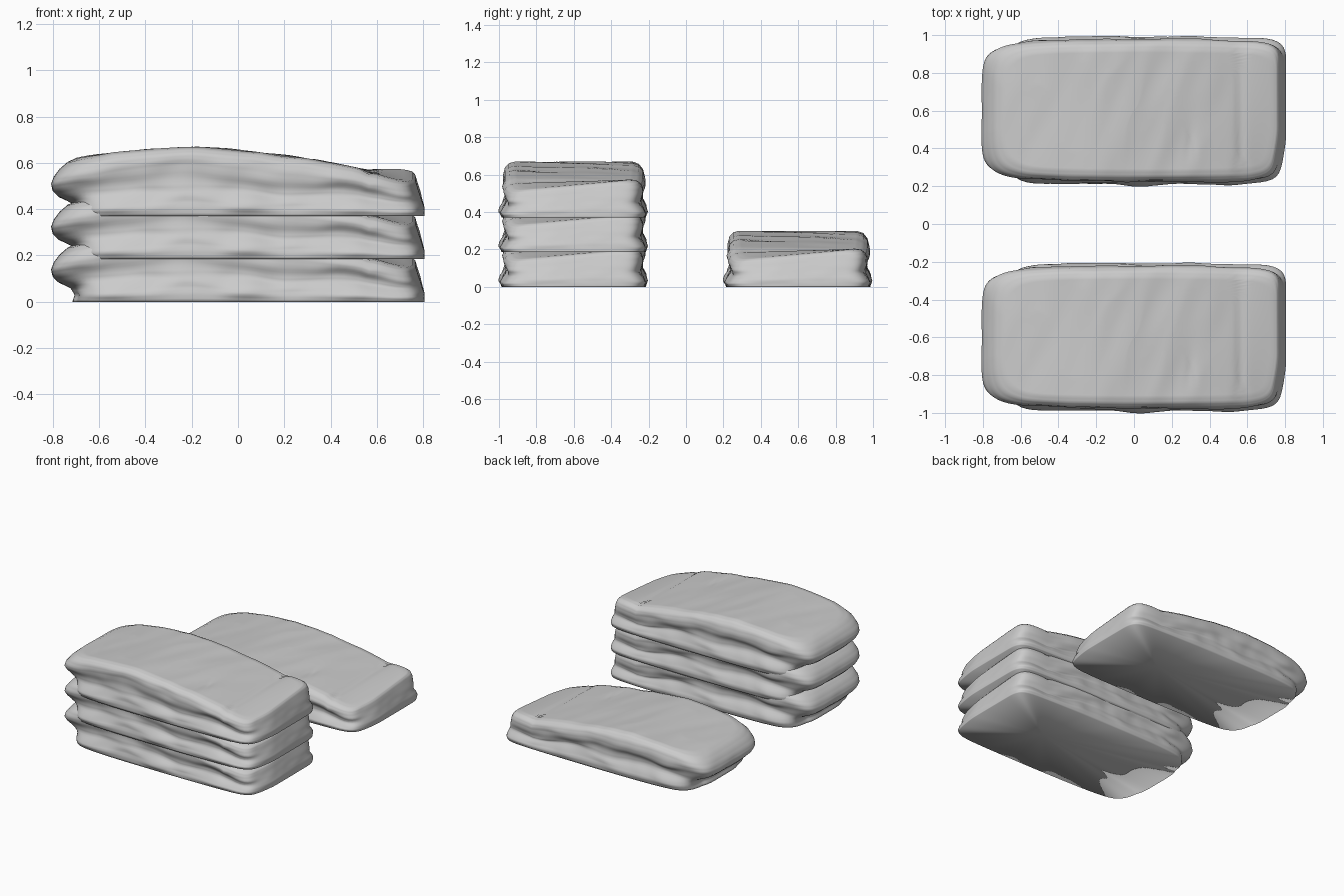
import bpy, bmesh, math
from mathutils import Vector, noise

if "Cube" in bpy.data.objects:
    bpy.data.objects.remove(bpy.data.objects["Cube"])

A, B, N = 0.806, 0.396, 200        # half length, half width, points per ring

# top profile along the bag (x, z)
TOP = [(-0.82, 0.22), (-0.72, 0.245), (-0.6, 0.268), (-0.4, 0.288), (-0.2, 0.30), (0.0, 0.288),
       (0.2, 0.263), (0.4, 0.233), (0.56, 0.20), (0.66, 0.188), (0.82, 0.172)]
# wall sections (inset, height as a fraction of the local top)
SIDE = [(0.01, 0), (0.002, 0.12), (0.012, 0.25), (0.032, 0.38), (0.03, 0.5), (0.018, 0.62),
        (0.016, 0.76), (0.026, 0.89), (0.048, 0.97), (0.08, 1.0)]
LEFT = [(0.09, 0), (0.1, 0.12), (0.085, 0.24), (0.035, 0.36), (0.008, 0.5), (0.0, 0.63),
        (0.01, 0.75), (0.035, 0.87), (0.07, 0.96), (0.11, 1.0)]
RIGHT = [(0.0, 0), (0.0, 0.12), (0.002, 0.25), (0.008, 0.38), (0.016, 0.52), (0.024, 0.66),
         (0.032, 0.8), (0.04, 0.92), (0.05, 0.98), (0.07, 1.0)]


def smooth(a, b, t):
    t = max(0, min(1, (t - a) / (b - a)))
    return t * t * (3 - 2 * t)


def lookup(table, x):
    for (x0, z0), (x1, z1) in zip(table, table[1:]):
        if x <= x1:
            return z0 + (z1 - z0) * (x - x0) / (x1 - x0)
    return table[-1][1]


def top_height(x, y):
    """Cushion top: humped profile, slanted tied end, diagonal creases."""
    z = sum(lookup(TOP, x + d) for d in (-0.04, 0, 0.04)) / 3
    z += smooth(0.5, 0.74, x) * (0.035 * y / B - 0.005)
    z -= 0.009 * math.exp(-((x - 0.565) / 0.02) ** 2)
    z -= 0.008 * math.exp(-((x - 0.3) / 0.018) ** 2 - ((y + 0.2) / 0.1) ** 2)
    # wrinkles fanning across the middle
    crease = noise.noise(Vector(((x - 0.45 * y) * 8, (y + x) * 1.8, 2)))
    ridge = 0.2 - abs(noise.noise(Vector(((x - 0.3 * y) * 5, (y + x) * 2, 9))))
    return z + (0.005 * crease + 0.006 * ridge) * smooth(0.6, 0.3, x)


def section(level, c):
    """Blend wall sections by direction around the outline."""
    w = smooth(0.35, 0.7, c * c)
    i = int(min(level, len(SIDE) - 1.001))
    f = level - i
    end = RIGHT if c > 0 else LEFT
    mix = lambda t, k: t[i][k] * (1 - f) + t[i + 1][k] * f
    return [mix(SIDE, k) * (1 - w) + mix(end, k) * w for k in (0, 1)]


def outline(c, s, h):
    """Rounded rectangle, rounder at the closed end and near the ground."""
    n = 5.2 + 1.3 * smooth(0.3, 0.8, h) if c < 0 else 12
    r = (abs(c) ** n + abs(s) ** n) ** (-1 / n)
    x, y = A * c * r, B * s * r
    y *= 0.955 + 0.045 * math.cos(1.7 * (x - 0.05))
    if c > 0:
        x -= 0.03 * smooth(-0.1, -0.38, y) * smooth(0.5, 0.75, x)
    return x, y


def make_bag():
    bm = bmesh.new()
    steps, shrink = 28, 36
    rings = []
    for k in range(steps + shrink):
        ring = []
        for j in range(N):
            t = 2 * math.pi * j / N
            c, s = math.cos(t), math.sin(t)
            level = min(k / (steps - 1), 1) * (len(SIDE) - 1)
            inset, h = section(level, c)
            x, y = outline(c, s, h)
            # irregular folds along the long walls
            if k < steps:
                sag = noise.noise(Vector((x * 2.5, y * 2.5, 4)))
                fold = noise.noise(Vector((x * 4, y * 4, h * 3.5)))
                fine = noise.noise(Vector((x * 9, y * 9, h * 4 + 7)))
                calm = 1 - 0.7 * smooth(0.5, 0.9, abs(c))
                inset += (0.014 * fold + 0.008 * fine) * calm * smooth(0, 0.2, h) * (1 - h ** 3)
                h += (0.06 * fold + 0.09 * sag) * calm * math.sin(math.pi * h)
            x *= 1 - inset / A
            y *= 1 - inset / B
            if k >= steps:
                q = 1 - (k - steps + 1) / (shrink + 1)
                x, y = x * q, y * q
            ring.append(bm.verts.new((x, y, h * top_height(x, y))))
        rings.append(ring)
    for r0, r1 in zip(rings, rings[1:]):
        for j in range(N):
            m = (j + 1) % N
            bm.faces.new((r0[j], r0[m], r1[m], r1[j]))
    # closing fans, top centre and flat underside
    for ring, x, z in ((rings[-1], 0, top_height(0, 0)), (rings[0], 0.3, 0)):
        mid = bm.verts.new((x, 0, z))
        for j in range(N):
            bm.faces.new((ring[j], ring[(j + 1) % N], mid))
    bmesh.ops.recalc_face_normals(bm, faces=bm.faces[:])
    mesh = bpy.data.meshes.new("sandbag")
    bm.to_mesh(mesh)
    bm.free()
    for poly in mesh.polygons:
        poly.use_smooth = True
    return mesh


# three stacked bags in front, one lying behind
mesh = make_bag()
places = [("stack_bag_bottom", -0.6, 0), ("stack_bag_middle", -0.6, 0.185),
          ("stack_bag_top", -0.6, 0.37), ("single_bag", 0.6, 0)]
for name, y, z in places:
    bag = bpy.data.objects.new(name, mesh)
    bag.location = (0, y, z)
    bpy.context.collection.objects.link(bag)
